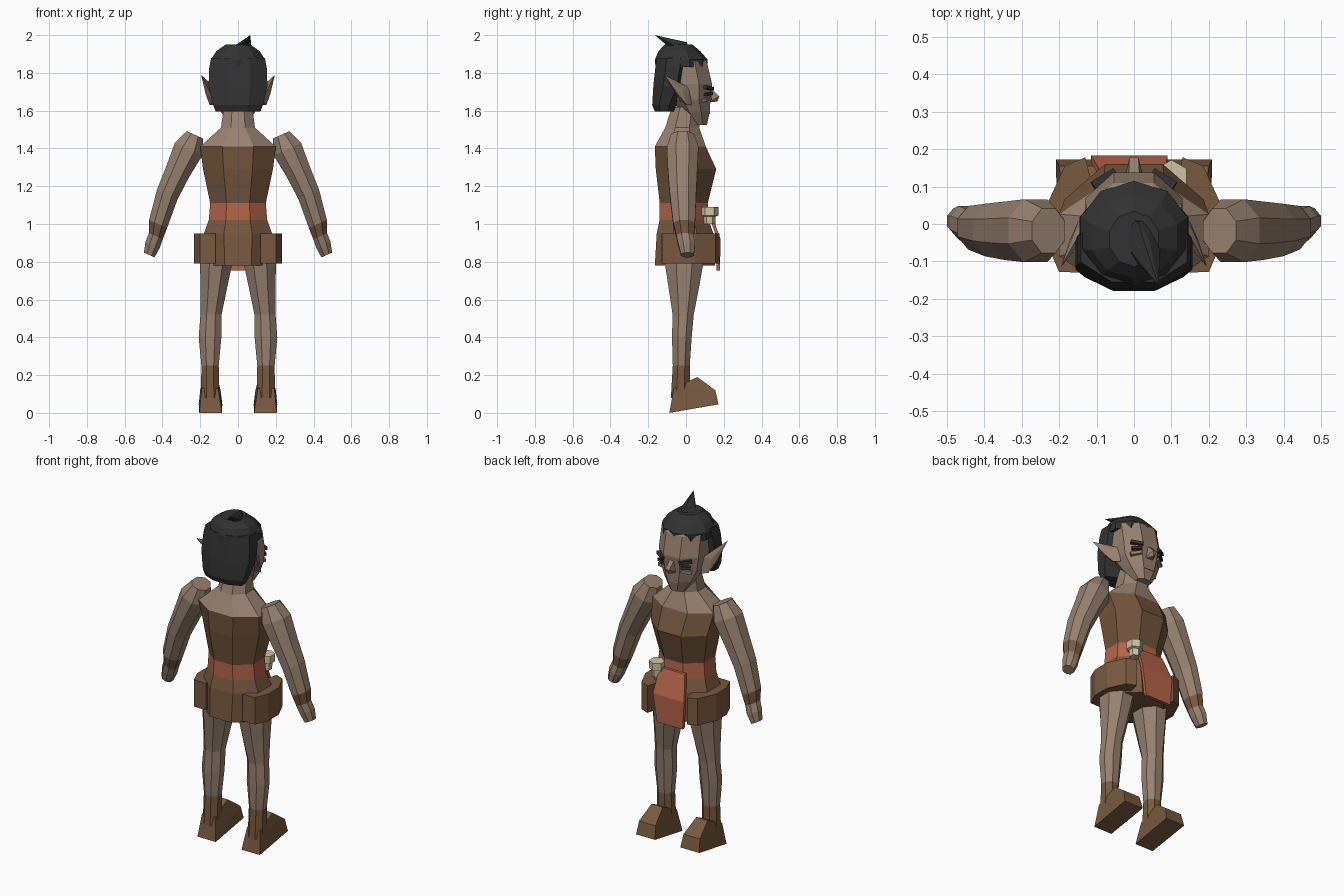
import bpy, bmesh
from math import sin, cos, pi, radians
from mathutils import Vector, Matrix

if "Cube" in bpy.data.objects:
    bpy.data.objects.remove(bpy.data.objects["Cube"])


def material(name, rgb):
    m = bpy.data.materials.new(name)
    m.use_nodes = True
    m.diffuse_color = (*rgb, 1)
    bsdf = m.node_tree.nodes["Principled BSDF"]
    bsdf.inputs["Base Color"].default_value = (*rgb, 1)
    bsdf.inputs["Roughness"].default_value = 0.9
    return m


SKIN = material("skin", (0.31, 0.22, 0.16))
TUNIC = material("tunic brown", (0.17, 0.09, 0.045))
LEATHER = material("leather brown", (0.19, 0.1, 0.05))
RED = material("belt red", (0.46, 0.13, 0.065))
HAIR = material("hair black", (0.032, 0.032, 0.032))
BONE = material("bone", (0.62, 0.55, 0.36))


def finish(name, bm, mats, mirror):
    """Turn a bmesh into a flat shaded object, optionally mirrored in x."""
    bmesh.ops.recalc_face_normals(bm, faces=bm.faces)
    me = bpy.data.meshes.new(name)
    bm.to_mesh(me)
    bm.free()
    for m in mats:
        me.materials.append(m)
    ob = bpy.data.objects.new(name, me)
    bpy.context.collection.objects.link(ob)
    if mirror:
        mod = ob.modifiers.new("Mirror", "MIRROR")
        mod.use_mirror_merge = False
    return ob


def loft(name, rings, mats, bands=None, n=8, tilt=0, mirror=False):
    """Skin rings (x, y, z, half width, half depth); bands give a material per gap."""
    bm = bmesh.new()
    t, k = radians(tilt), cos(pi / n)
    loops = []
    for x, y, z, rx, ry in rings:
        loop = []
        for i in range(n):
            a = 2 * pi * (i + 0.5) / n
            u, v = rx * cos(a) / k, ry * sin(a) / k
            loop.append(bm.verts.new((x + u * cos(t), y + v, z + u * sin(t))))
        loops.append(loop)
    for b, (lo, hi) in enumerate(zip(loops, loops[1:])):
        for i in range(n):
            j = (i + 1) % n
            f = bm.faces.new((lo[i], lo[j], hi[j], hi[i]))
            f.material_index = bands[b] if bands else 0
    for loop, b in ((loops[0], 0), (loops[-1], -1)):
        bm.faces.new(loop).material_index = bands[b] if bands else 0
    return finish(name, bm, mats, mirror)


def hull(name, points, mat, mirror=False):
    """Faceted solid around a few corner points."""
    bm = bmesh.new()
    for p in points:
        bm.verts.new(p)
    bmesh.ops.convex_hull(bm, input=bm.verts)
    bmesh.ops.dissolve_limit(bm, angle_limit=0.02, verts=bm.verts, edges=bm.edges)
    return finish(name, bm, [mat], mirror)


def block(name, centre, size, mat, turn=0, roll=0, mirror=False):
    bm = bmesh.new()
    m = (Matrix.Translation(centre) @ Matrix.Rotation(radians(turn), 4, "Z")
         @ Matrix.Rotation(radians(roll), 4, "Y") @ Matrix.Diagonal((*size, 1)))
    bmesh.ops.create_cube(bm, size=1, matrix=m)
    return finish(name, bm, [mat], mirror)


# Body: skirt, belt, tunic, bare shoulders and neck
loft("torso", [
    (0, -.005, .78, .17, .16), (0, -.005, .95, .18, .15), (0, -.01, 1.02, .155, .13),
    (0, -.012, 1.11, .147, .127), (0, 0, 1.29, .185, .16), (0, -.03, 1.41, .2, .135),
    (0, -.02, 1.51, .09, .09), (0, 0, 1.62, .075, .075)],
    [LEATHER, RED, TUNIC, SKIN], [0, 0, 1, 2, 2, 3, 3])

# Limbs
loft("leg", [
    (.105, -.01, .9, .09, .1), (.117, -.01, .78, .084, .1), (.128, -.012, .66, .07, .08),
    (.143, -.015, .52, .056, .056), (.148, -.022, .4, .06, .052),
    (.148, -.025, .25, .046, .045), (.148, -.03, .08, .048, .05)],
    [SKIN, LEATHER], [0, 0, 0, 0, 0, 1], mirror=True)
loft("arm", [
    (.228, -.018, 1.472, .048, .06), (.262, -.018, 1.395, .08, .084),
    (.32, -.018, 1.275, .067, .078), (.375, -.016, 1.155, .06, .07),
    (.423, -.01, 1.0, .052, .058), (.435, -.005, .935, .04, .046),
    (.452, .003, .89, .041, .045), (.47, .008, .836, .031, .034)],
    [SKIN, LEATHER], [0, 0, 0, 0, 1, 0, 0], tilt=24, mirror=True)

# Boot foot with a wedge sole, listed as inner x, outer x, y, z
foot = [(.085, .205, -.088, 0), (.083, .208, .172, .045), (.092, .2, .155, .12),
        (.11, .185, .06, .19), (.105, .192, -.065, .13)]
hull("boot_foot", [(x, y, z) for a, b, y, z in foot for x in (a, b)], LEATHER, True)

# Hip pockets wrapped around the skirt
plan = [(.12, -.13), (.2, -.128), (.233, -.05), (.233, .05), (.205, .1),
        (.185, .155), (.13, .178), (.11, .1)]
hull("hip_pocket", [(x, y, z) for x, y in plan for z in (.79, .95)], LEATHER, True)

# Cloth flap hanging from the belt, in an upper and a lower panel
drop = [(-.085, .08, .115, 1.06), (-.115, .09, .165, .92), (-.105, .065, .162, .755)]
for label, pair in (("upper", drop[:2]), ("lower", drop[1:])):
    hull("flap_" + label, [(x, y + d, z) for a, b, y, z in pair
                           for x in (a, b) for d in (0, .018)], RED)

# Bone trinket on the belt
loft("trinket", [(.1, .125, 1.0, .026, .026), (.1, .125, 1.04, .028, .028),
                 (.1, .125, 1.045, .04, .04), (.1, .125, 1.09, .04, .04)],
     [BONE], n=6)

# Head
loft("head", [
    (0, .075, 1.525, .045, .036), (0, .05, 1.59, .088, .075), (0, .025, 1.66, .12, .105),
    (0, .02, 1.74, .13, .118), (0, 0, 1.86, .128, .11), (0, -.02, 1.9, .1, .09)], [SKIN])
hull("nose", [(-.015, .12, 1.73), (.015, .12, 1.73), (-.026, .12, 1.645),
              (.026, .12, 1.645), (-.012, .177, 1.675), (.012, .177, 1.675),
              (0, .165, 1.648)], SKIN)
hull("ear", [(.12, .03, 1.63), (.12, .02, 1.72), (.15, .005, 1.63), (.158, -.02, 1.71),
             (.172, -.045, 1.69), (.125, -.03, 1.65), (.195, -.115, 1.79)], SKIN, True)
block("eyebrow", (.08, .121, 1.72), (.07, .022, .018), HAIR, -32, -8, True)
block("eye", (.08, .119, 1.688), (.055, .022, .016), HAIR, -32, 5, True)
block("cheek", (.078, .108, 1.66), (.06, .03, .018), SKIN, -32, 12, True)
block("mouth", (0, .116, 1.59), (.07, .02, .014), SKIN)

# Hair: hanging back part, cap and twisted topknot
loft("hair_back", [
    (0, -.115, 1.595, .118, .05), (0, -.115, 1.63, .132, .064), (0, -.085, 1.73, .156, .088),
    (0, -.07, 1.83, .152, .092), (0, -.065, 1.88, .142, .09)], [HAIR])
loft("hair_cap", [
    (0, -.025, 1.83, .146, .13), (0, -.025, 1.87, .143, .133), (0, -.035, 1.915, .115, .105),
    (0, -.04, 1.95, .065, .07)], [HAIR], n=10)
base = [(.015 + .055 * cos(i * pi / 3), -.035 + .055 * sin(i * pi / 3), 1.93)
        for i in range(6)]
hull("topknot", base + [(.01, .005, 1.962), (.04, -.04, 1.968), (.066, -.165, 2.0)], HAIR)
